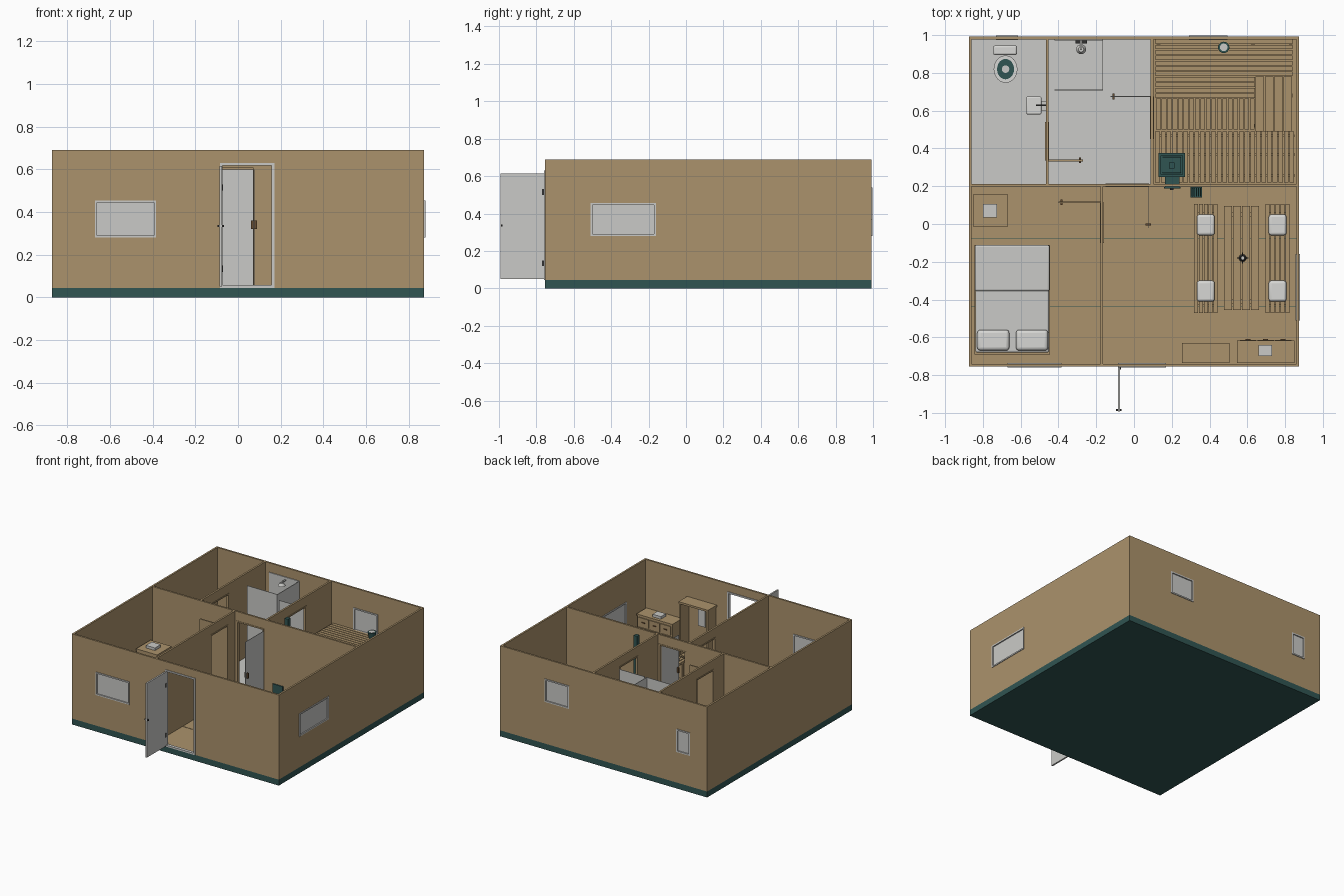
import bpy
import bmesh
import math
from mathutils import Matrix, Vector

default = bpy.data.objects.get("Cube")
if default:
    bpy.data.objects.remove(default)


def material(name, *rgb):
    mat = bpy.data.materials.new(name)
    mat.use_nodes = True
    mat.diffuse_color = (*rgb, 1)
    mat.node_tree.nodes["Principled BSDF"].inputs["Base Color"].default_value = (*rgb, 1)
    return mat


wood = material("tan wood", .41, .29, .15)
light = material("light grey", .59, .59, .57)
linen = material("white linen", .68, .68, .66)
teal = material("dark teal", .03, .09, .085)
metal = material("dark metal", .03, .03, .03)
brown = material("brown handle", .13, .07, .03)

BASE, FLOOR, TOP = .045, .052, .69
LEFT, FRONT, BACK = .873, -.755, .992
WALL, HEAD = .014, .62


def finish(name, mat, bm, bevel=0, smooth=False):
    mesh = bpy.data.meshes.new(name)
    bm.to_mesh(mesh)
    bm.free()
    mesh.materials.append(mat)
    obj = bpy.data.objects.new(name, mesh)
    bpy.context.collection.objects.link(obj)
    if bevel:
        mod = obj.modifiers.new("soft edges", "BEVEL")
        mod.width, mod.segments = bevel, 4
    if bevel or smooth:
        bpy.ops.object.select_all(action="DESELECT")
        obj.select_set(True)
        bpy.context.view_layer.objects.active = obj
        bpy.ops.object.shade_smooth_by_angle(angle=math.radians(40))
    return obj


def boxes(name, mat, extents, bevel=0):
    """One object from boxes given as x, x, y, y, z, z limits."""
    bm = bmesh.new()
    for x0, x1, y0, y1, z0, z1 in extents:
        centre = Vector((x0 + x1, y0 + y1, z0 + z1)) / 2
        size = (abs(x1 - x0), abs(y1 - y0), abs(z1 - z0), 1)
        bmesh.ops.create_cube(bm, size=1, matrix=Matrix.Translation(centre) @ Matrix.Diagonal(size))
    return finish(name, mat, bm, bevel)


def box(name, mat, *limits, bevel=0):
    return boxes(name, mat, [limits], bevel)


def cone(name, mat, x, y, z0, z1, r0, r1, stretch=1):
    bm = bmesh.new()
    place = Matrix.Translation((x, y, (z0 + z1) / 2)) @ Matrix.Diagonal((1, stretch, 1, 1))
    bmesh.ops.create_cone(bm, cap_ends=True, segments=24, radius1=r0, radius2=r1,
                          depth=z1 - z0, matrix=place)
    return finish(name, mat, bm, smooth=True)


def along(axis, pos, thick, a, b, z0, z1):
    """Limits of a slab standing along the x or y axis."""
    span, depth = (a, b), (pos - thick / 2, pos + thick / 2)
    return (*span, *depth, z0, z1) if axis == "x" else (*depth, *span, z0, z1)


def wall(name, axis, pos, a, b, holes=()):
    parts, start = [], a
    for h0, h1, z0, z1 in sorted(holes):
        parts.append(along(axis, pos, WALL, start, h0, BASE, TOP))
        parts.append(along(axis, pos, WALL, h0, h1, z1, TOP))
        if z0 > FLOOR:
            parts.append(along(axis, pos, WALL, h0, h1, BASE, z0))
        start = h1
    parts.append(along(axis, pos, WALL, start, b, BASE, TOP))
    boxes(name, wood, parts)


def frame(name, mat, axis, pos, hole, thick, rim, sill=True):
    a, b, z0, z1 = hole
    spans = [(a, a + rim, z0, z1), (b - rim, b, z0, z1), (a, b, z1 - rim, z1)]
    if sill:
        spans.append((a, b, z0, z0 + rim))
    boxes(name, mat, [along(axis, pos, thick, *s) for s in spans])


def slats(name, mat, axis, a, b, c0, c1, z0, z1, count, gap=.005):
    """Boards running along an axis from a to b, spread from c0 to c1."""
    step = (c1 - c0) / count
    boxes(name, mat, [along(axis, c0 + step * (i + .5), step - gap, a, b, z0, z1)
                      for i in range(count)])


# Base and floors
box("base", teal, -LEFT, LEFT, FRONT, BACK, 0, BASE)
edges = (FRONT + .01, -.435, -.075, .205)
boxes("plank_floor", wood, [(-.86, .86, a + .002, b - .002, BASE, FLOOR)
                            for a, b in zip(edges, edges[1:])])
box("wet_room_floor", light, -.86, .095, .205, .98, BASE, FLOOR)
box("sauna_floor", wood, .095, .86, .205, .98, BASE, FLOOR)

# Outer walls and their windows
side, front, back = LEFT - WALL / 2, FRONT + WALL / 2, BACK - WALL / 2
bedroom_window = (-.67, -.385, .28, .455)
living_window = (-.51, -.16, .28, .455)
toilet_window = (-.73, -.615, .28, .455)
sauna_window = (.29, .495, .365, .54)
entrance = (-.085, .17, BASE, .63)
wall("front_wall", "x", front, -LEFT, LEFT, [bedroom_window, entrance])
wall("back_wall", "x", back, -LEFT, LEFT, [toilet_window, sauna_window])
wall("left_wall", "y", side, FRONT, BACK, [living_window])
wall("right_wall", "y", -side, FRONT, BACK)
for name, axis, pos, hole in (("bedroom", "x", front, bedroom_window),
                              ("living", "y", side, living_window),
                              ("toilet", "x", back, toilet_window),
                              ("sauna", "x", back, sauna_window)):
    frame(name + "_window_frame", light, axis, pos, hole, WALL + .01, .01)
    box(name + "_window_glass", light, *along(axis, pos, .006, *hole))

# Inner walls with doorways
bedroom_door = (-.1, .115, FLOOR, HEAD)
wash_door = (-.15, .08, FLOOR, HEAD)
toilet_door = (.335, .54, FLOOR, HEAD)
sauna_door = (.45, .675, FLOOR, HEAD)
doorways = (("middle", "x", .205, -.86, .86, wash_door),
            ("bedroom", "y", -.17, FRONT, .2, bedroom_door),
            ("toilet", "y", -.46, .21, .98, toilet_door),
            ("sauna", "y", .095, .21, .98, sauna_door))
for name, axis, pos, a, b, hole in doorways:
    wall(name + "_wall", axis, pos, a, b, [hole])
    frame(name + "_door_frame", wood, axis, pos, hole, WALL + .006, .01, sill=False)

# Open doors with handles
frame("entrance_frame", light, "x", front, entrance, WALL + .01, .012)
box("entrance_door", light, -.086, -.074, -.992, FRONT, .05, .615)
box("entrance_handle", metal, -.095, -.065, -.99, -.98, .33, .34)
boxes("entrance_hinges", metal, [(-.074, -.07, -.77, -.76, z, z + .03) for z in (.12, .5)])
for name, mat, axis, pos, thick, a, b in (
        ("bedroom", wood, "x", .115, .01, -.4, -.17),
        ("toilet", wood, "x", .337, .01, -.46, -.27),
        ("sauna", light, "x", .675, .004, -.125, .09),
        ("wash_room", light, "y", .075, .004, -.02, .2)):
    box(name + "_door", mat, *along(axis, pos, thick, a, b, FLOOR, .6))
    grip = b - .02 if name == "toilet" else a + .012
    box(name + "_handle", brown, *along(axis, pos, .03, grip, grip + .01, .32, .36))

# Bed
box("bed_frame", wood, -.845, -.445, -.69, -.11, FLOOR, .12)
box("mattress", light, -.84, -.45, -.68, -.115, .12, .17, bevel=.01)
box("blanket", light, -.843, -.447, -.355, -.112, .12, .177, bevel=.01)
for i, x in enumerate((-.745, -.54)):
    box(f"pillow_{i}", linen, x - .085, x + .085, -.67, -.56, .165, .205, bevel=.018)


# Cupboards with worktops
def cupboard(name, x0, x1, y0, y1, top):
    box(name + "_body", wood, x0, x1, y0, y1, FLOOR, top - .012)
    box(name + "_worktop", wood, x0 - .004, x1 + .004, y0, y1 + .004, top - .012, top)


cupboard("bedroom_cupboard", -.845, -.675, -.015, .155, .3)
box("bedroom_cupboard_door", wood, -.675, -.67, 0, .14, .07, .28)
box("bedroom_basin", light, -.8, -.725, .035, .105, .3, .32)
cupboard("kitchen_counter", .55, .845, -.735, -.62, .325)
thirds = [.56 + i * .093 for i in range(3)]
boxes("counter_doors", wood, [(x, x + .087, -.62, -.614, .07, .23) for x in thirds])
boxes("counter_drawers", wood, [(x, x + .087, -.62, -.614, .24, .305) for x in thirds])
boxes("counter_handles", brown, [(x + .03, x + .057, -.614, -.608, .27, .276) for x in thirds])
box("counter_basin", light, .66, .73, -.7, -.64, .325, .345)

# Coat shelf by the entrance
boxes("coat_shelf", wood, [(.26, .27, -.735, -.635, FLOOR, .49), (.49, .5, -.735, -.635, FLOOR, .49),
                           (.255, .505, -.735, -.63, .49, .505), (.26, .5, -.735, -.635, .09, .1)])
box("shelf_mirror", light, .35, .41, -.735, -.73, .31, .44)

# Dining table, benches and cushions
slats("table_top", wood, "y", -.455, .095, .475, .665, .25, .265, 4)
boxes("table_legs", wood, [(x, x + .02, y, y + .02, FLOOR, .25)
                           for x in (.49, .63) for y in (-.42, .04)])
boxes("table_rails", wood, [(.49, .65, y, y + .02, .235, .25) for y in (-.42, .04)])
for i, x in enumerate((.38, .76)):
    slats(f"bench_seat_{i}", wood, "y", -.47, .105, x - .065, x + .065, .165, .18, 5)
    boxes(f"bench_legs_{i}", wood, [(x - .06, x + .06, y, y + .02, FLOOR, .165)
                                    for y in (-.43, .04)])
    for j, y in enumerate((-.355, -.005)):
        box(f"cushion_{i}_{j}", linen, x - .047, x + .047, y - .055, y + .055,
            .18, .21, bevel=.014)

# Candle holder on the table
cone("candle_foot", metal, .575, -.18, .265, .275, .02, .012)
cone("candle", light, .575, -.18, .275, .34, .01, .01)
boxes("candle_arms", metal, [(.545, .605, -.183, -.177, .3, .306), (.572, .578, -.21, -.15, .3, .306)])

# Stove, chimney and firewood basket
box("stove_body", teal, .13, .27, .25, .375, .07, .29)
boxes("stove_rim", teal, [(.13, .27, y, y + .012, .29, .31) for y in (.25, .363)]
      + [(x, x + .012, .25, .375, .29, .31) for x in (.13, .258)])
box("stove_stones", teal, .15, .25, .27, .355, .29, .3, bevel=.004)
boxes("stove_feet", teal, [(x, x + .02, y, y + .02, FLOOR, .07)
                           for x in (.13, .25) for y in (.25, .355)])
box("fire_tunnel", teal, .165, .24, .195, .25, .08, .22)
box("fire_door", teal, .16, .245, .188, .196, .075, .225)
box("fire_door_handle", metal, .19, .21, .18, .188, .15, .156)
box("chimney", teal, .185, .215, .295, .325, .29, TOP)
box("firewood_basket", teal, .3, .36, .14, .195, FLOOR, .1)
slats("firewood", teal, "y", .145, .19, .303, .357, .1, .11, 5)

# Sauna benches and duckboards
slats("upper_bench", wood, "x", .115, .84, .78, .98, .36, .375, 7)
slats("upper_bench_edge", wood, "x", .115, .64, .665, .78, .36, .375, 4)
slats("side_bench", wood, "y", .49, .78, .64, .84, .36, .375, 4)
slats("step_bench", wood, "y", .5, .665, .115, .64, .2, .215, 18)
slats("duckboard", wood, "y", .22, .49, .11, .85, .06, .068, 25)
boxes("duckboard_rails", wood, [(.11, .85, y, y + .015, FLOOR, .06) for y in (.25, .36, .46)])
boxes("bench_supports", wood, [(x, x + .02, y, y + .02, FLOOR, .36)
                               for x in (.12, .62, .82) for y in (.67, .95)])
boxes("step_supports", wood, [(x, x + .02, .51, .53, FLOOR, .2) for x in (.12, .62)])
cone("water_bucket", teal, .475, .935, .375, .42, .022, .03)
cone("bucket_water", light, .475, .935, .42, .422, .02, .02)

# Toilet
cone("toilet_foot", linen, -.68, .82, FLOOR, .13, .035, .055, 1.15)
cone("toilet_rim", linen, -.68, .82, .13, .165, .058, .063, 1.15)
cone("toilet_opening", teal, -.68, .82, .165, .169, .045, .045, 1.2)
cone("toilet_water", light, -.68, .82, .169, .171, .02, .02)
box("toilet_tank", linen, -.745, -.62, .895, .945, .1, .28, bevel=.01)

# Wash basin and its tap
box("wash_basin", linen, -.57, -.49, .58, .675, .22, .28, bevel=.008)
box("basin_mount", light, -.49, -.467, .6, .65, .22, .27)
box("basin_tap", metal, -.52, -.467, .625, .632, .3, .306)

# Shower screen, tray, wall panel and head
frame("shower_tray", light, "x", .843, (-.42, -.165, FLOOR, .057), .26, .002)
box("shower_side_glass", light, -.168, -.163, .71, .975, FLOOR, HEAD)
box("shower_front_glass", light, -.42, -.165, .708, .712, FLOOR, HEAD)
box("shower_wall_panel", light, -.42, -.165, .972, .98, FLOOR, HEAD)
cone("shower_head", light, -.28, .925, .575, .595, .026, .014)
box("shower_arm", light, -.285, -.275, .92, .972, .595, .603)
box("shower_mixer", metal, -.31, -.25, .955, .972, .33, .345)
